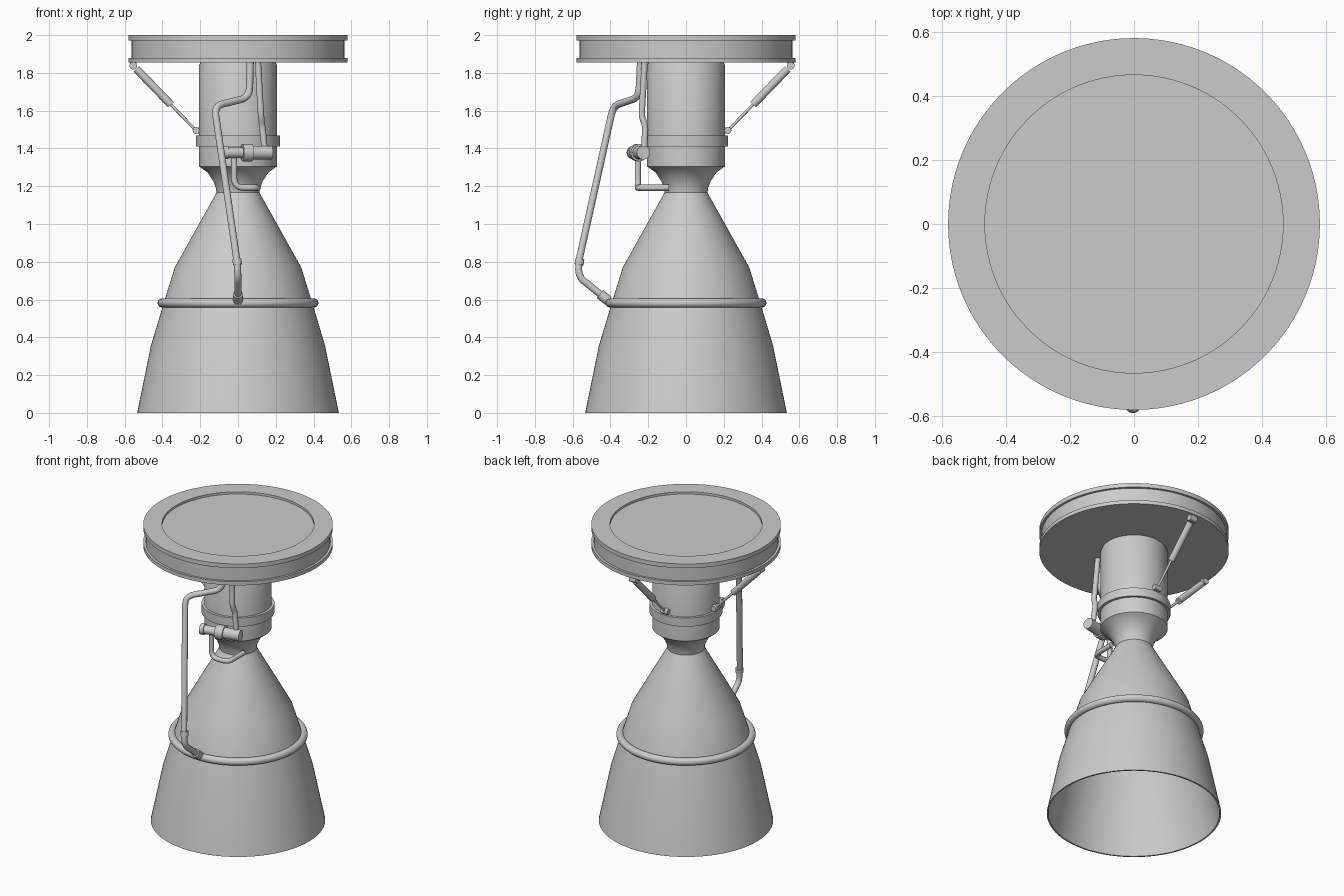
import bpy, math
from mathutils import Vector

if "Cube" in bpy.data.objects:
    bpy.data.objects.remove(bpy.data.objects["Cube"])


def finish(obj, name, angle=30):
    obj.name = name
    bpy.ops.object.select_all(action='DESELECT')
    obj.select_set(True)
    bpy.context.view_layer.objects.active = obj
    bpy.ops.object.shade_smooth_by_angle(angle=math.radians(angle))
    return obj


def lathe(name, profile, seg=72):
    """Spin an (r, z) profile about z; points with r = 0 become poles."""
    verts, rings, faces = [], [], []
    for r, z in profile:
        n = 1 if r == 0 else seg
        rings.append([len(verts) + i for i in range(n)])
        verts += [(r * math.cos(2 * math.pi * i / seg), r * math.sin(2 * math.pi * i / seg), z)
                  for i in range(n)]
    for a, b in zip(rings, rings[1:]):
        for i in range(seg):
            j = (i + 1) % seg
            f = [a[i % len(a)], a[j % len(a)], b[j % len(b)], b[i % len(b)]]
            faces.append(list(dict.fromkeys(f)))
    mesh = bpy.data.meshes.new(name)
    mesh.from_pydata(verts, [], faces)
    obj = bpy.data.objects.new(name, mesh)
    bpy.context.collection.objects.link(obj)
    return finish(obj, name)


def rod(name, a, b, r, seg=24):
    a, b = Vector(a), Vector(b)
    bpy.ops.mesh.primitive_cylinder_add(vertices=seg, radius=r, depth=(b - a).length,
                                        location=(a + b) / 2)
    obj = bpy.context.object
    obj.rotation_euler = (b - a).to_track_quat('Z', 'Y').to_euler()
    return finish(obj, name)


def pipe(name, pts, r, bend=0.05):
    """Round tube along a polyline with filleted corners."""
    p = [Vector(q) for q in pts]
    path = [p[0]]
    for a, b, c in zip(p, p[1:], p[2:]):
        d = min(bend, (a - b).length * 0.48, (c - b).length * 0.48)
        s, e = b + (a - b).normalized() * d, b + (c - b).normalized() * d
        path += [(1 - t) ** 2 * s + 2 * t * (1 - t) * b + t * t * e for t in [i / 6 for i in range(7)]]
    path.append(p[-1])
    cu = bpy.data.curves.new(name, 'CURVE')
    cu.dimensions = '3D'
    cu.bevel_depth, cu.bevel_resolution, cu.use_fill_caps = r, 4, True
    sp = cu.splines.new('POLY')
    sp.points.add(len(path) - 1)
    for q, v in zip(sp.points, path):
        q.co = (*v, 1)
    obj = bpy.data.objects.new(name, cu)
    bpy.context.collection.objects.link(obj)
    bpy.ops.object.select_all(action='DESELECT')
    obj.select_set(True)
    bpy.context.view_layer.objects.active = obj
    bpy.ops.object.convert(target='MESH')
    return finish(bpy.context.object, name, 40)


# Mounting plate with flanged rim and shallow top recess
lathe("mount_plate", [(0, 1.855), (0.58, 1.855), (0.58, 1.88), (0.565, 1.88), (0.565, 1.972),
                      (0.58, 1.972), (0.58, 2.0), (0.465, 2.0), (0.465, 1.985), (0, 1.985)], 96)

# Combustion chamber, flange and converging throat
lathe("chamber", [(0, 1.86), (0.195, 1.86), (0.206, 1.84), (0.206, 1.305), (0.195, 1.297),
                  (0.16, 1.272), (0.13, 1.225), (0.117, 1.19), (0.113, 1.165), (0, 1.165)])
lathe("chamber_flange", [(0.2, 1.41), (0.223, 1.41), (0.223, 1.468), (0.2, 1.468)])

# Open nozzle bell with thin wall
bell = [(0.534, 0), (0.46, 0.36), (0.397, 0.57), (0.335, 0.77), (0.113, 1.167)]
inner = [(r - 0.01, z) for r, z in bell]
lathe("nozzle_bell", [(0, 1.167)] + inner[::-1] + bell + [(0, 1.168)])

# Manifold ring around the bell
bpy.ops.mesh.primitive_torus_add(major_radius=0.402, minor_radius=0.024, major_segments=72,
                                 minor_segments=16, location=(0, 0, 0.582))
finish(bpy.context.object, "manifold_ring", 60)

# Long feed duct from plate to manifold, with end collars
pipe("feed_duct", [(0.065, -0.24, 1.87), (0.06, -0.25, 1.67), (-0.125, -0.385, 1.625),
                   (-0.005, -0.568, 0.8), (0, -0.568, 0.72), (0, -0.40, 0.585)], 0.019, 0.055)
rod("duct_collar_upper", (-0.006, -0.562, 0.815), (-0.003, -0.566, 0.785), 0.024)
rod("duct_collar_lower", (0, -0.455, 0.629), (0, -0.41, 0.593), 0.027)

# Supply line from plate to pump
pipe("supply_line", [(0.105, -0.218, 1.87), (0.122, -0.235, 1.57), (0.128, -0.215, 1.52),
                     (0.142, -0.222, 1.39)], 0.017, 0.03)

# Pump: stepped cylinders along a slightly slanted axis
A, B = Vector((-0.08, -0.28, 1.378)), Vector((0.178, -0.225, 1.378))
for part, s, e, r in [("pump_end_cap", 0, 0.1, 0.035), ("pump_neck", 0.08, 0.45, 0.028),
                      ("pump_collar", 0.40, 0.60, 0.046), ("pump_body", 0.55, 1, 0.036)]:
    rod(part, A.lerp(B, s), A.lerp(B, e), r, 32)

# Pump discharge line into the throat
pipe("discharge_line", [(-0.02, -0.255, 1.37), (-0.02, -0.255, 1.192), (0.105, -0.255, 1.192),
                        (0.105, -0.09, 1.192)], 0.016, 0.05)

# Two steering actuators, on the left and on the back
for side, d, t in [("left", Vector((-1, 0, 0)), Vector((0, 1, 0))),
                   ("back", Vector((0, 1, 0)), Vector((1, 0, 0)))]:
    Z = Vector((0, 0, 1))
    top, low = d * 0.555 + Z * 1.838, d * 0.222 + Z * 1.495
    rod(side + "_actuator_body", top.lerp(low, 0.05), top.lerp(low, 0.6), 0.021)
    rod(side + "_actuator_rod", top.lerp(low, 0.55), low, 0.008, 16)
    rod(side + "_actuator_top_pin", top - t * 0.025, top + t * 0.025, 0.02)
    rod(side + "_actuator_top_lug", top, top + Z * 0.025, 0.018)
    rod(side + "_actuator_low_pin", low - t * 0.025, low + t * 0.025, 0.018)
    rod(side + "_actuator_low_lug", low, low - d * 0.03, 0.016)
